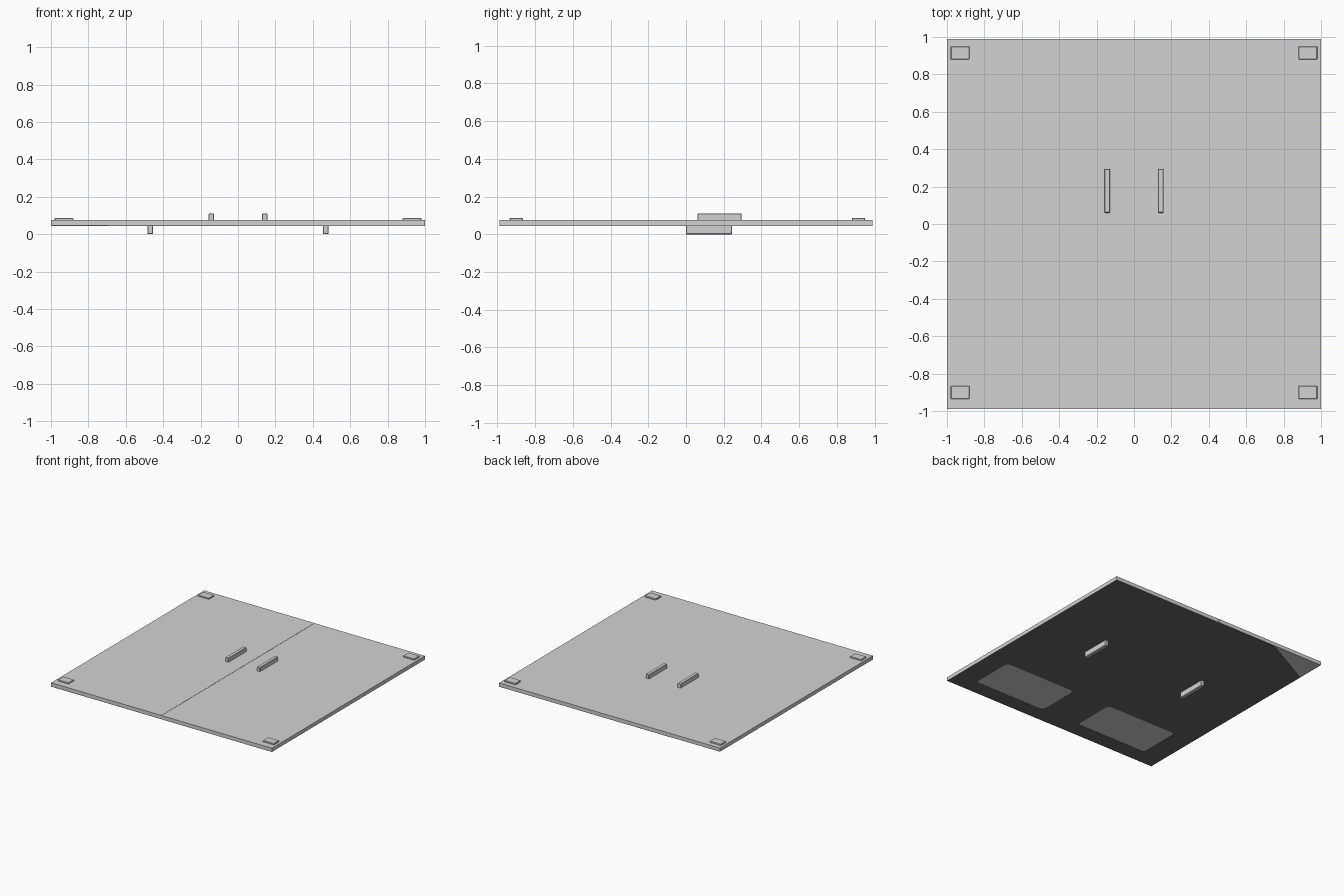
import bpy, math

if "Cube" in bpy.data.objects:
    bpy.data.objects.remove(bpy.data.objects["Cube"])


def material(name, value):
    m = bpy.data.materials.new(name)
    m.diffuse_color = (value, value, value, 1)
    m.use_nodes = True
    m.node_tree.nodes["Principled BSDF"].inputs["Base Color"].default_value = m.diffuse_color
    return m


GREY = material("light grey", 0.65)
DARK = material("dark grey", 0.14)


def box(name, lo, hi, mat=GREY, bevel=0.0):
    bpy.ops.mesh.primitive_cube_add(size=1, location=[(a + b) / 2 for a, b in zip(lo, hi)])
    ob = bpy.context.object
    ob.name = name
    ob.scale = [b - a for a, b in zip(lo, hi)]
    bpy.ops.object.transform_apply(location=False, rotation=False, scale=True)
    ob.data.materials.append(mat)
    if bevel:
        mod = ob.modifiers.new("bevel", 'BEVEL')
        mod.width = bevel
        mod.segments = 1
    return ob


def rounded_rect(x0, x1, y0, y1, r, steps=4):
    pts = []
    for i, (cx, cy) in enumerate([(x1 - r, y1 - r), (x0 + r, y1 - r), (x0 + r, y0 + r), (x1 - r, y0 + r)]):
        for k in range(steps + 1):
            a = math.pi / 2 * (i + k / steps)
            pts.append((cx + r * math.cos(a), cy + r * math.sin(a)))
    return pts


def flat_sheet(name, loops, z, half, mat):
    """Thin sheet from an outline; the further loops become holes."""
    cu = bpy.data.curves.new(name, 'CURVE')
    cu.dimensions = '2D'
    cu.fill_mode = 'BOTH'
    cu.extrude = half
    for pts in loops:
        s = cu.splines.new('POLY')
        s.points.add(len(pts) - 1)
        for p, (x, y) in zip(s.points, pts):
            p.co = (x, y, 0, 1)
        s.use_cyclic_u = True
    ob = bpy.data.objects.new(name, cu)
    bpy.context.collection.objects.link(ob)
    ob.location.z = z
    cu.materials.append(mat)
    bpy.ops.object.select_all(action='DESELECT')
    ob.select_set(True)
    bpy.context.view_layer.objects.active = ob
    bpy.ops.object.convert(target='MESH')


# two door leaves meeting at a centre seam
box("left_leaf", (-1, -0.99, 0.047), (-0.0005, 0.99, 0.077))
box("right_leaf", (0.0005, -0.99, 0.045), (1, 0.99, 0.076))

# dark lining under the leaves, with two rounded openings
outline = [(-0.997, -0.987), (0.997, -0.987), (0.997, 0.987), (-0.55, 0.987), (-0.997, 0.75)]
openings = [rounded_rect(0.17, 0.82, -0.86, -0.5, 0.035),
            rounded_rect(-0.82, -0.17, -0.86, -0.5, 0.035)]
flat_sheet("lining", [outline] + openings, 0.0452, 0.0012, DARK)

for side, s in (("left", -1), ("right", 1)):
    # pull bars on both faces
    xs = sorted((s * 0.128, s * 0.158))
    box(side + "_upper_handle", (xs[0], 0.06, 0.07), (xs[1], 0.295, 0.11), bevel=0.003)
    xs = sorted((s * 0.455, s * 0.485))
    box(side + "_lower_handle", (xs[0], 0.0, 0.0), (xs[1], 0.245, 0.05), bevel=0.003)
    # corner hinge plates
    xs = sorted((s * 0.88, s * 0.98))
    box(side + "_back_hinge", (xs[0], 0.88, 0.07), (xs[1], 0.95, 0.087), bevel=0.003)
    box(side + "_front_hinge", (xs[0], -0.935, 0.07), (xs[1], -0.865, 0.087), bevel=0.003)
